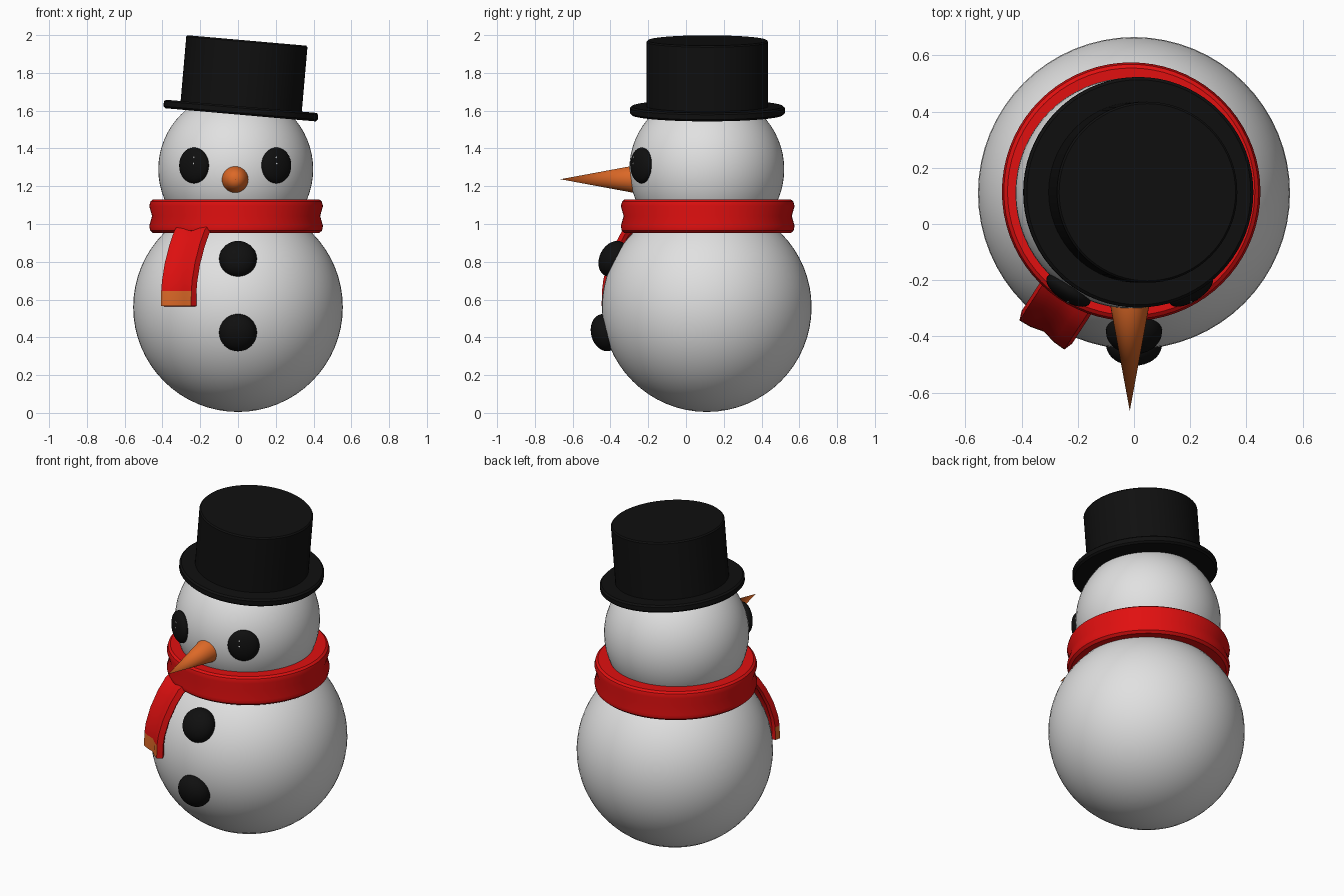
import bpy, bmesh, math
from mathutils import Matrix, Vector

if "Cube" in bpy.data.objects:
    bpy.data.objects.remove(bpy.data.objects["Cube"])


def mat(name, r, g, b):
    m = bpy.data.materials.new(name)
    m.diffuse_color = (r, g, b, 1)
    m.use_nodes = True
    m.node_tree.nodes["Principled BSDF"].inputs["Base Color"].default_value = m.diffuse_color
    return m


snow = mat("snow white", 0.75, 0.75, 0.75)
black = mat("coal black", 0.005, 0.005, 0.005)
red = mat("scarf red", 0.75, 0.005, 0.005)
orange = mat("carrot orange", 0.72, 0.14, 0.02)


def finish(name, bm, matrix, *mats, angle=35):
    bmesh.ops.recalc_face_normals(bm, faces=bm.faces)
    me = bpy.data.meshes.new(name)
    bm.to_mesh(me)
    bm.free()
    ob = bpy.data.objects.new(name, me)
    ob.matrix_world = matrix
    for m in mats:
        me.materials.append(m)
    bpy.context.collection.objects.link(ob)
    bpy.ops.object.select_all(action='DESELECT')
    ob.select_set(True)
    bpy.context.view_layer.objects.active = ob
    bpy.ops.object.shade_smooth_by_angle(angle=math.radians(angle))
    return ob


def ellipsoid(name, loc, radii, m, rot=Matrix(), seg=48):
    bm = bmesh.new()
    bmesh.ops.create_uvsphere(bm, u_segments=seg, v_segments=seg // 2, radius=1)
    bmesh.ops.scale(bm, vec=radii, verts=bm.verts)
    return finish(name, bm, Matrix.Translation(loc) @ rot, m)


def lathe(name, profile, loc, m, rot=Matrix(), closed=False, n=72):
    """Revolve (radius, height) points around the local z axis."""
    bm = bmesh.new()
    vs = [bm.verts.new((r, 0, z)) for r, z in profile]
    pairs = list(zip(vs, vs[1:])) + ([(vs[-1], vs[0])] if closed else [])
    es = [bm.edges.new(p) for p in pairs]
    bmesh.ops.spin(bm, geom=vs + es, cent=(0, 0, 0), axis=(0, 0, 1),
                   angle=2 * math.pi, steps=n)
    bmesh.ops.remove_doubles(bm, verts=bm.verts, dist=1e-5)
    return finish(name, bm, Matrix.Translation(loc) @ rot, m)


# Snowballs
ellipsoid("body", (0, 0.11, 0.56), (0.555,) * 3, snow, seg=64)
ellipsoid("head", (-0.012, 0.11, 1.29), (0.41,) * 3, snow, seg=64)

# Coal eyes, turned to follow the head, with tiny white glints
for side, s in (("left", -1), ("right", 1)):
    rot = Matrix.Rotation(math.radians(32.5 * s), 4, 'Z')
    loc = Vector((-0.015 + 0.218 * s, -0.235, 1.31))
    radii = (0.09, 0.041, 0.095)
    ellipsoid(side + "_eye", loc, radii, black, rot, 32)
    for i, w in enumerate((0.042, 0.01)):
        u = -0.022 * s
        d = radii[1] * math.sqrt(1 - (u / radii[0]) ** 2 - (w / radii[2]) ** 2)
        ellipsoid(f"{side}_eye_glint_{i + 1}", loc + rot @ Vector((u, -d, w)),
                  (0.005, 0.002, 0.005), snow, rot, 8)

# Coal buttons, turned to follow the body
for name, y, z, tilt in (("upper", -0.383, 0.815, -27), ("lower", -0.428, 0.425, 14)):
    ellipsoid(name + "_button", (0, y, z), (0.1, 0.075, 0.1), black,
              Matrix.Rotation(math.radians(tilt), 4, 'X'), 32)

# Carrot nose
lathe("nose", [(0, 0), (0.075, 0), (0, 0.405)], (-0.015, -0.26, 1.237), orange,
      Matrix.Rotation(math.radians(90), 4, 'X'), n=32)

# Scarf ring with a groove around the middle
lathe("scarf", [(0.37, 0.955), (0.44, 0.952), (0.455, 0.965), (0.46, 0.99),
                (0.445, 1.042), (0.46, 1.095), (0.453, 1.12), (0.44, 1.13),
                (0.37, 1.13)], (-0.01, 0.115, 0), red, closed=True)

# Hanging scarf end: grooved cross-section swept down the body
path = [(0.41, 0.99), (0.455, 0.955), (0.50, 0.885), (0.545, 0.79),
        (0.572, 0.70), (0.58, 0.645), (0.582, 0.565)]   # distance out, height
section = [(-0.107, -0.012), (-0.095, 0.02), (-0.05, 0.018), (0, 0.006),
           (0.05, 0.018), (0.095, 0.02), (0.107, -0.012), (0.09, -0.025),
           (0, -0.02), (-0.09, -0.025)]                 # across, thickness
bm = bmesh.new()
rings = []
for i, (r, z) in enumerate(path):
    a, b = path[max(i - 1, 0)], path[min(i + 1, len(path) - 1)]
    t = Vector((b[0] - a[0], b[1] - a[1])).normalized()
    rings.append([bm.verts.new((u, -(r - t.y * w), z + t.x * w)) for u, w in section])
for k, (p, q) in enumerate(zip(rings, rings[1:])):
    for j in range(len(section)):
        n = (j + 1) % len(section)
        f = bm.faces.new((p[j], p[n], q[n], q[j]))
        f.material_index = int(k == len(path) - 2 and j < 5)  # orange fringe
bm.faces.new(rings[0])
bm.faces.new(rings[-1])
finish("scarf_end", bm, Matrix.Translation((0, 0.11, 0))
       @ Matrix.Rotation(math.radians(-33), 4, 'Z'), red, orange)

# Top hat, tipped to one side
lathe("hat", [(0, -0.022), (0.40, -0.022), (0.41, -0.012), (0.41, 0.014),
              (0.40, 0.023), (0.322, 0.023), (0.322, 0.365), (0.315, 0.373),
              (0, 0.373)], (0.015, 0.113, 1.6), black,
      Matrix.Rotation(math.radians(5), 4, 'Y'))
